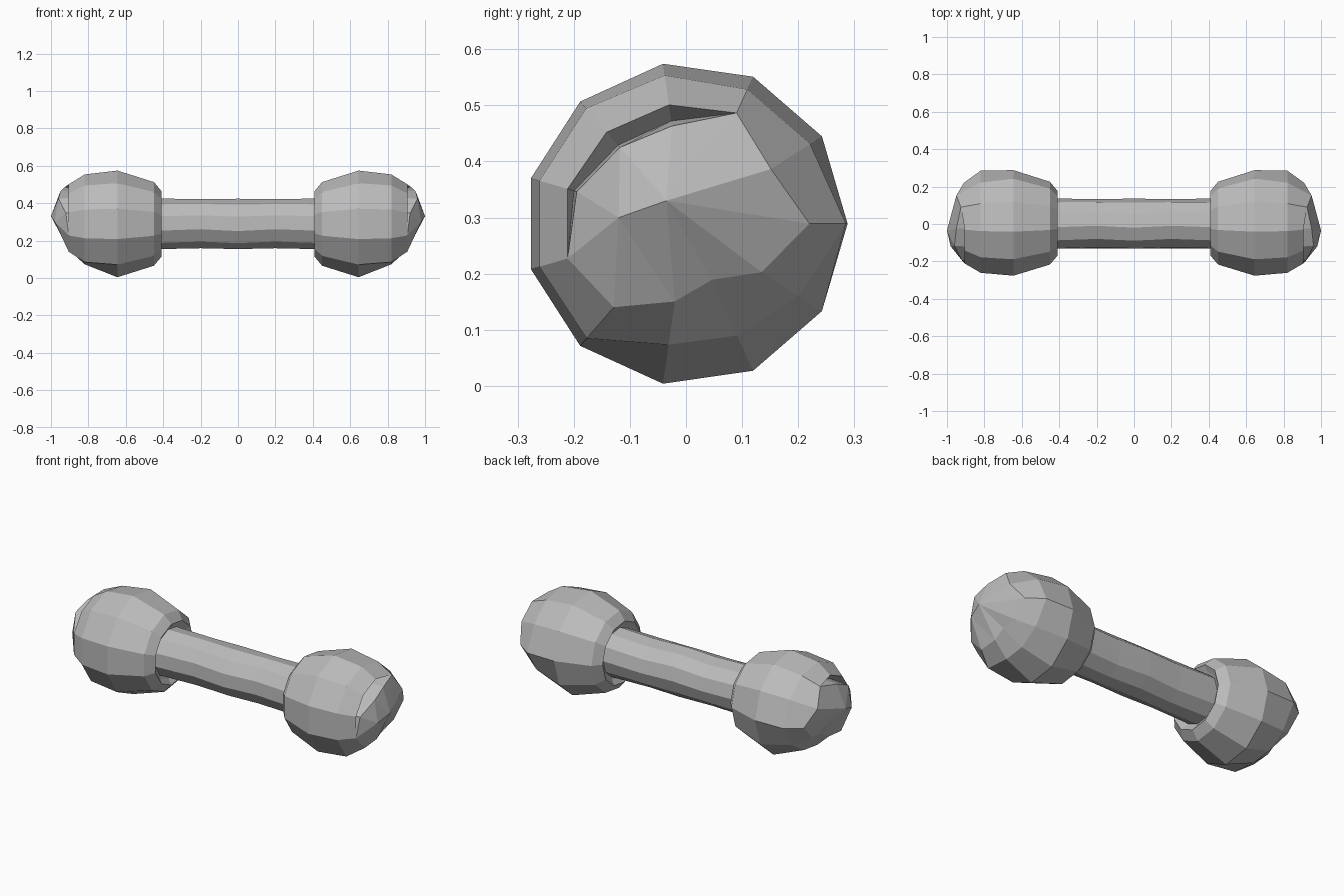
import bpy
import bmesh
from math import sin, cos, radians, tau
from mathutils import Vector

if "Cube" in bpy.data.objects:
    bpy.data.objects.remove(bpy.data.objects["Cube"], do_unlink=True)

SIDES = 11
AXIS_Z = 0.289

grey = bpy.data.materials.new("plain grey")
grey.use_nodes = True
grey.diffuse_color = (0.5, 0.5, 0.5, 1)
grey.node_tree.nodes["Principled BSDF"].inputs["Base Color"].default_value = grey.diffuse_color


def ring(bm, xs, radii, twist=0.0):
    """One loop around the long axis; xs and radii may be numbers or lists."""
    xs = xs if isinstance(xs, list) else [xs] * SIDES
    radii = radii if isinstance(radii, list) else [radii] * SIDES
    verts = []
    for k, (x, r) in enumerate(zip(xs, radii)):
        angle = tau * k / SIDES + twist
        verts.append(bm.verts.new((x, r * cos(angle), AXIS_Z + r * sin(angle))))
    return verts


def bridge(bm, a, b, sectors=range(SIDES)):
    for k in sectors:
        n = (k + 1) % SIDES
        bm.faces.new((a[k], a[n], b[n], b[k]))


def finish(bm, name):
    bmesh.ops.remove_doubles(bm, verts=bm.verts, dist=0.0005)
    bmesh.ops.recalc_face_normals(bm, faces=bm.faces)
    mesh = bpy.data.meshes.new(name)
    bm.to_mesh(mesh)
    bm.free()
    mesh.materials.append(grey)
    obj = bpy.data.objects.new(name, mesh)
    bpy.context.collection.objects.link(obj)
    return obj


# Slightly twisted handle bar
bm = bmesh.new()
loops = [ring(bm, x, r, radians(t)) for x, r, t in
         [(-0.5, 0.138, 0), (-0.2, 0.133, -4), (0, 0.136, 0), (0.2, 0.133, -4), (0.5, 0.138, 0)]]
for a, b in zip(loops, loops[1:]):
    bridge(bm, a, b)
bm.faces.new(loops[0])
bm.faces.new(loops[-1])
finish(bm, "handle")

# Knob: recessed collar, round body, then a shell that curls over itself
bm = bmesh.new()
loops = [ring(bm, x, r) for x, r in
         [(0.44, 0.13), (0.43, 0.15), (0.41, 0.178), (0.45, 0.226), (0.645, 0.288)]]
shoulder = ring(bm, 0.82, [0.285, 0.263, 0.263, 0.267, 0.272, 0.272,
                           0.272, 0.27, 0.218, 0.219, 0.238])
lip_x = [0.91, 0.95, 0.925] + [0.905] * 8
lip_r = [0.22, 0.18, 0.217, 0.214, 0.216, 0.22, 0.22, 0.197, 0.14, 0.11, 0.16]
lip = ring(bm, lip_x, lip_r)
loops += [shoulder, lip]
for a, b in zip(loops, loops[1:]):
    bridge(bm, a, b)

# Inner dome rim meets the lip except along the open slit
rim_x, rim_r = lip_x[:], lip_r[:]
rim_x[3:6] = [0.95, 0.96, 0.92]
rim_r[3:6] = [0.176, 0.18, 0.203]
rim = ring(bm, rim_x, rim_r)
groove_x, groove_r = lip_x[:], lip_r[:]
groove_x[3:6] = [0.84] * 3
groove_r[3:6] = [0.185, 0.185, 0.208]
groove = ring(bm, groove_x, groove_r)
for a, b in ((lip, groove), (groove, rim)):
    bridge(bm, a, b, range(2, 6))

# Faceted dome with two peaks
peak = bm.verts.new(Vector((1, -0.035, 0.33)))
side_peak = bm.verts.new(Vector((0.98, -0.12, 0.3)))
for k in range(SIDES):
    tip = side_peak if 4 <= k < 8 else peak
    bm.faces.new((rim[k], rim[(k + 1) % SIDES], tip))
bm.faces.new((rim[4], side_peak, peak))
bm.faces.new((rim[8], peak, side_peak))
knob = finish(bm, "end_knobs")
mirror = knob.modifiers.new("other end", "MIRROR")
mirror.use_axis = (True, False, False)
